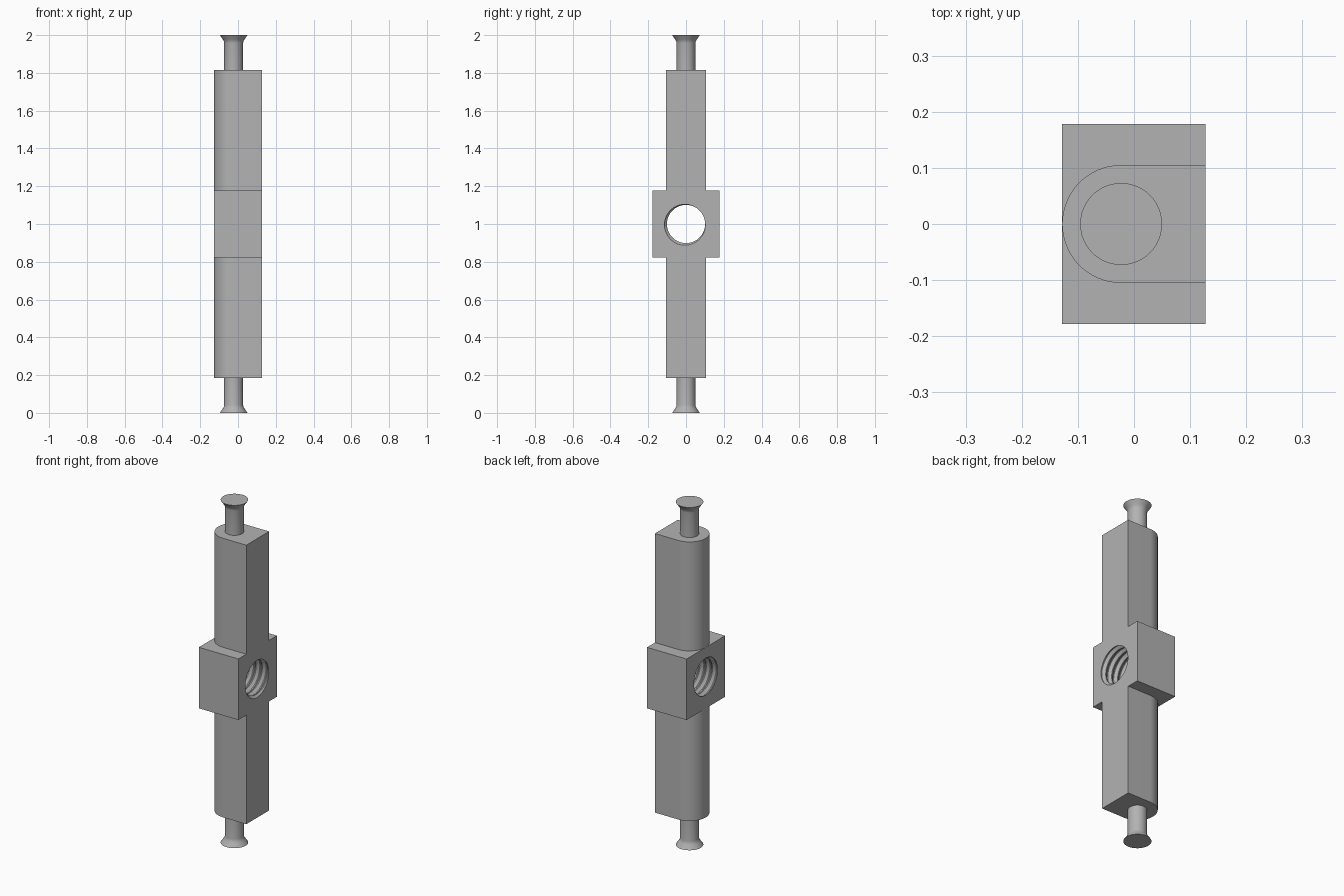
import bpy, bmesh, math
from mathutils import Vector

cube = bpy.data.objects.get("Cube")
if cube:
    bpy.data.objects.remove(cube)

AXIS_X = -0.023               # shared axis of the pins and rounded arms
MID = 1.0                     # height of the symmetry plane
X0, X1 = -0.128, 0.127        # block ends
HALF = 0.178                  # block half width and half height
ARM_R, ARM_END = 0.105, 0.814

grey = bpy.data.materials.new("plain grey")
grey.use_nodes = True
colour = (0.45, 0.45, 0.45, 1)
grey.diffuse_color = colour
grey.node_tree.nodes["Principled BSDF"].inputs["Base Color"].default_value = colour


def finish(bm, name):
    bmesh.ops.recalc_face_normals(bm, faces=bm.faces)
    mesh = bpy.data.meshes.new(name)
    bm.to_mesh(mesh)
    bm.free()
    mesh.materials.append(grey)
    obj = bpy.data.objects.new(name, mesh)
    bpy.context.collection.objects.link(obj)
    return obj


def smooth(obj, angle=30):
    bpy.ops.object.select_all(action='DESELECT')
    obj.select_set(True)
    bpy.context.view_layer.objects.active = obj
    bpy.ops.object.shade_smooth_by_angle(angle=math.radians(angle))


# Arm: flat on +x, half round on -x
def arm(name, side):
    bm = bmesh.new()
    n = 40
    pts = [(X1, -ARM_R), (X1, ARM_R)]
    for i in range(n + 1):
        a = math.pi * (0.5 + i / n)
        pts.append((AXIS_X + ARM_R * math.cos(a), ARM_R * math.sin(a)))
    face = bm.faces.new([bm.verts.new((x, y, MID + side * HALF)) for x, y in pts])
    ext = bmesh.ops.extrude_face_region(bm, geom=[face], use_keep_orig=True)
    verts = [g for g in ext["geom"] if isinstance(g, bmesh.types.BMVert)]
    bmesh.ops.translate(bm, verts=verts, vec=(0, 0, side * (ARM_END - HALF)))
    smooth(finish(bm, name))


# Pin: turned shaft with a flared head
def pin(name, side):
    bm = bmesh.new()
    profile = [(0, ARM_END), (0.05, ARM_END), (0.05, 0.958), (0.052, 0.968),
               (0.057, 0.977), (0.073, 1.0), (0, 1.0)]
    verts = [bm.verts.new((AXIS_X + r, 0, MID + side * h)) for r, h in profile]
    edges = [bm.edges.new(pair) for pair in zip(verts, verts[1:])]
    bmesh.ops.spin(bm, geom=verts + edges, cent=(AXIS_X, 0, 0), axis=(0, 0, 1),
                   angle=2 * math.pi, steps=48)
    bmesh.ops.remove_doubles(bm, verts=bm.verts, dist=1e-5)
    smooth(finish(bm, name), 35)


for label, side in (("upper", 1), ("lower", -1)):
    arm(label + "_arm", side)
    pin(label + "_pin", side)


# Helical cutter for the threaded hole, trimmed flat outside the block
def thread_cutter(crest=0.101, root=0.115, pitch=0.04, seg=64, turns=12):
    bm = bmesh.new()
    levels = [(0.0, crest), (0.15, crest), (0.5, root), (0.65, root)]
    rows = []
    for t in range(turns):
        for offset, r in levels:
            row = []
            for i in range(seg + 1):
                a = 2 * math.pi * i / seg
                x = (t + offset + i / seg - turns / 2) * pitch
                row.append(bm.verts.new((x, r * math.cos(a), MID + r * math.sin(a))))
            rows.append(row)
    for low, high in zip(rows, rows[1:]):
        for i in range(seg):
            bm.faces.new((low[i], low[i + 1], high[i + 1], high[i]))
    bmesh.ops.remove_doubles(bm, verts=bm.verts, dist=1e-5)
    for s in (-1, 1):
        bmesh.ops.bisect_plane(bm, geom=bm.verts[:] + bm.edges[:] + bm.faces[:],
                               plane_co=(s * 0.17, 0, 0), plane_no=(s, 0, 0),
                               clear_outer=True)
        rim = [e for e in bm.edges if e.is_boundary
               and all(abs(v.co.x - s * 0.17) < 1e-4 for v in e.verts)]
        bmesh.ops.holes_fill(bm, edges=rim, sides=0)
    return finish(bm, "thread_cutter")


# Centre block with the hole running along x
bm = bmesh.new()
bmesh.ops.create_cube(bm, size=1)
for v in bm.verts:
    v.co = Vector((X1 if v.co.x > 0 else X0, v.co.y * 2 * HALF, MID + v.co.z * 2 * HALF))
block = finish(bm, "centre_block")
cutter = thread_cutter()
cut = block.modifiers.new("threaded hole", 'BOOLEAN')
cut.operation = 'DIFFERENCE'
cut.solver = 'EXACT'
cut.object = cutter
bpy.context.view_layer.objects.active = block
block.select_set(True)
bpy.ops.object.modifier_apply(modifier=cut.name)
bpy.data.objects.remove(cutter)
smooth(block, 25)
